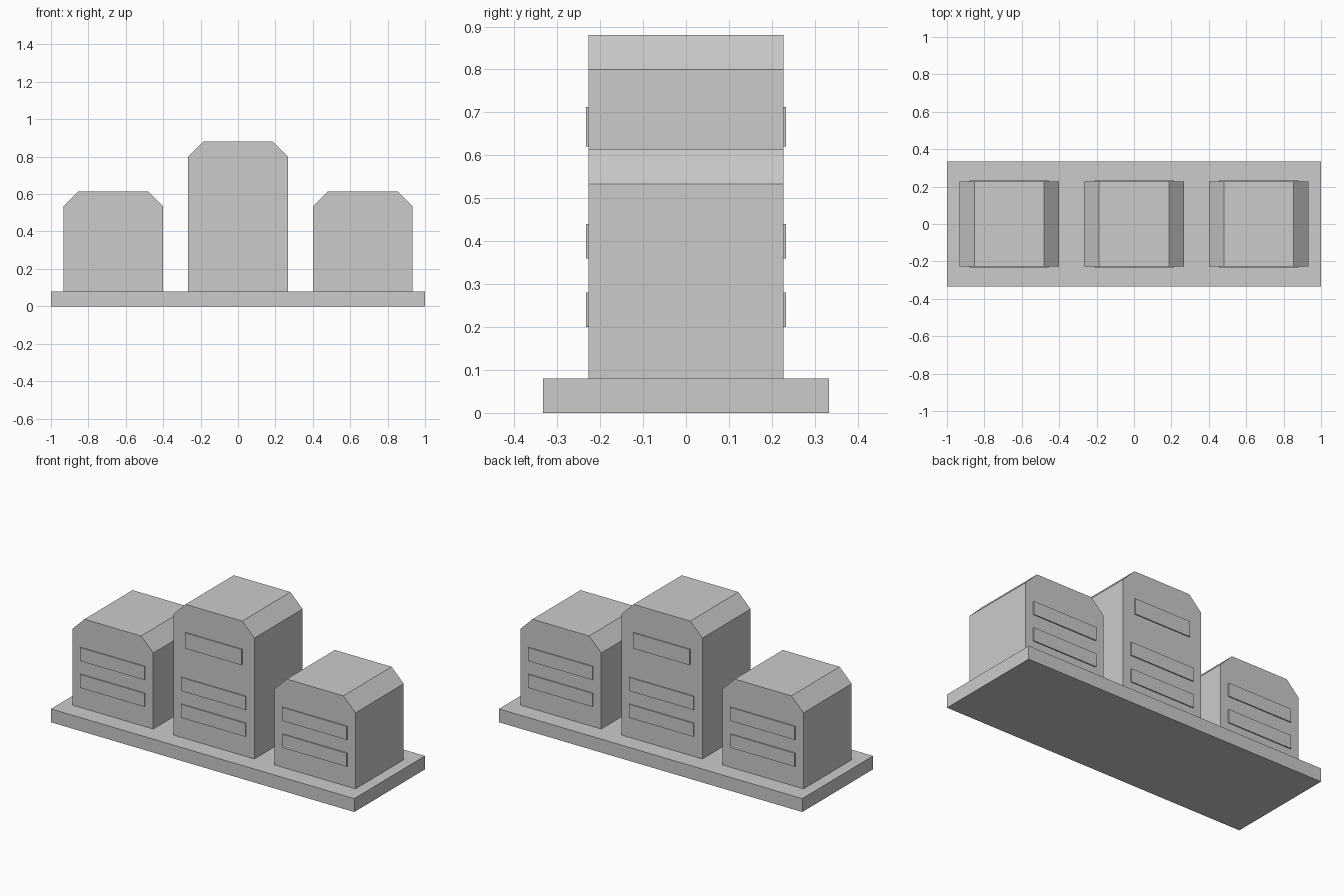
import bpy
import bmesh

cube = bpy.data.objects.get("Cube")
if cube:
    bpy.data.objects.remove(cube, do_unlink=True)

GREY = (0.6, 0.6, 0.6, 1.0)
grey = bpy.data.materials.new("plain_grey")
grey.use_nodes = True
grey.diffuse_color = GREY
grey.node_tree.nodes["Principled BSDF"].inputs["Base Color"].default_value = GREY

BASE_TOP = 0.08
HALF_WIDTH = 0.267
HALF_DEPTH = 0.227
CHAMFER = 0.08
RELIEF = 0.0065


def extrude_profile(name, points, y_front, y_back):
    """Extrude an x-z outline along y into a closed solid."""
    bm = bmesh.new()
    face = bm.faces.new([bm.verts.new((x, y_front, z)) for x, z in points])
    result = bmesh.ops.extrude_face_region(bm, geom=[face])
    moved = [v for v in result["geom"] if isinstance(v, bmesh.types.BMVert)]
    bmesh.ops.translate(bm, verts=moved, vec=(0, y_back - y_front, 0))
    bmesh.ops.recalc_face_normals(bm, faces=bm.faces)
    mesh = bpy.data.meshes.new(name)
    bm.to_mesh(mesh)
    bm.free()
    mesh.materials.append(grey)
    obj = bpy.data.objects.new(name, mesh)
    bpy.context.collection.objects.link(obj)
    return obj


def slab(name, x, half_width, z0, z1, y0, y1):
    x0, x1 = x - half_width, x + half_width
    return extrude_profile(name, [(x0, z0), (x1, z0), (x1, z1), (x0, z1)], y0, y1)


def block(name, x, top, bands):
    # Body with chamfered shoulders
    x0, x1 = x - HALF_WIDTH, x + HALF_WIDTH
    shoulder = top - CHAMFER
    extrude_profile(name + "_body", [
        (x0, BASE_TOP), (x1, BASE_TOP), (x1, shoulder),
        (x1 - CHAMFER, top), (x0 + CHAMFER, top), (x0, shoulder),
    ], -HALF_DEPTH, HALF_DEPTH)
    # Raised bands on the front and back
    for i, (z0, z1, half) in enumerate(bands, 1):
        for side, sign in (("front", -1), ("back", 1)):
            inner, outer = sign * HALF_DEPTH, sign * (HALF_DEPTH + RELIEF)
            slab(f"{name}_{side}_band_{i}", x, half, z0, z1,
                 min(inner, outer), max(inner, outer))


# Base plate
slab("base_plate", 0, 1.0, 0, BASE_TOP, -0.333, 0.333)

# Three blocks, the middle one taller with an extra upper band
low_bands = [(0.2, 0.28, 0.213), (0.36, 0.44, 0.213)]
block("right_block", -0.667, 0.613, low_bands)
block("middle_block", 0, 0.88, low_bands + [(0.62, 0.713, 0.187)])
block("left_block", 0.667, 0.613, low_bands)
